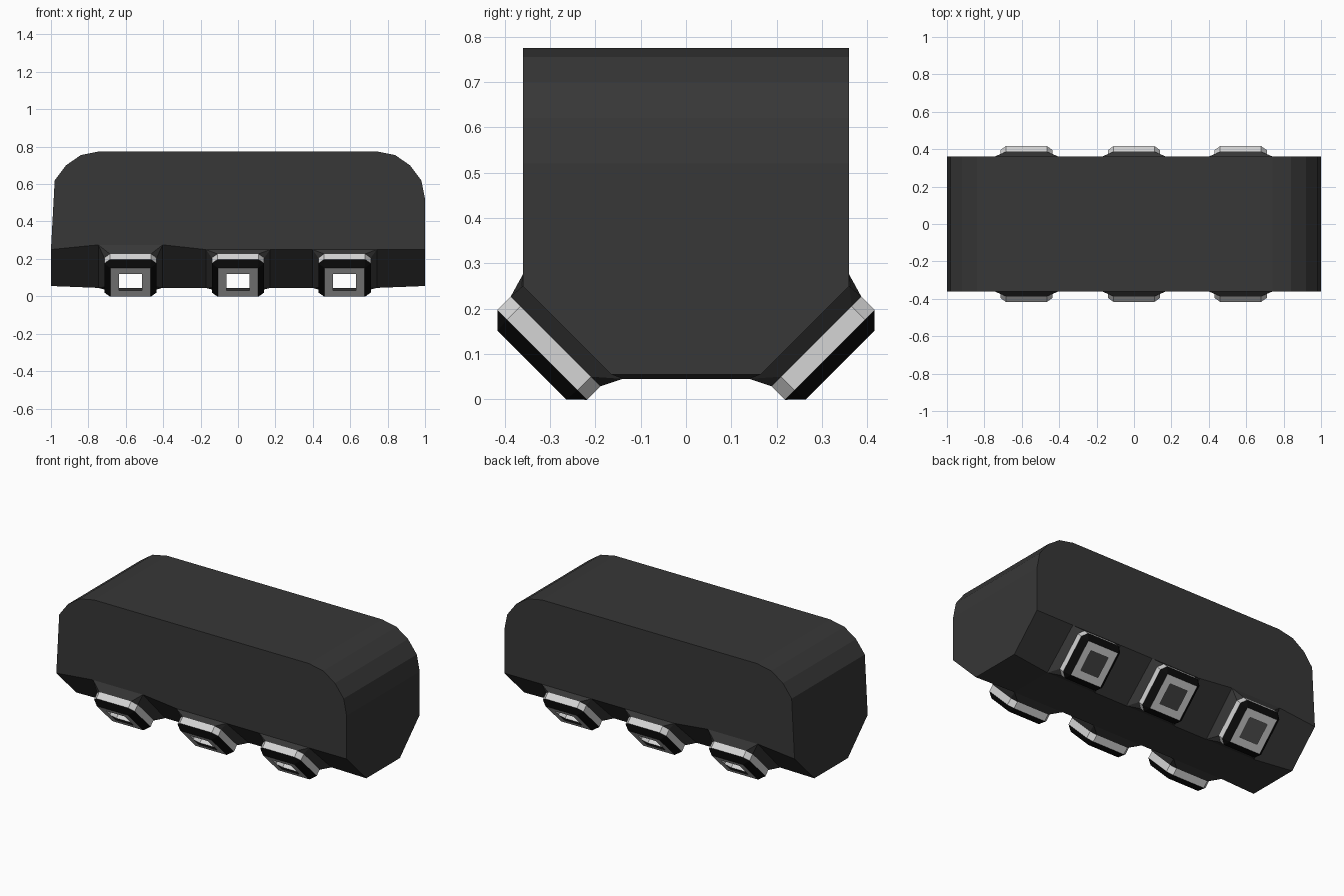
import bpy, bmesh
from mathutils import Vector

cube = bpy.data.objects.get("Cube")
if cube:
    bpy.data.objects.remove(cube)


def material(name, rgb):
    m = bpy.data.materials.new(name)
    m.use_nodes = True
    m.diffuse_color = (*rgb, 1)
    m.node_tree.nodes["Principled BSDF"].inputs["Base Color"].default_value = (*rgb, 1)
    return m


charcoal = material("charcoal", (0.038, 0.038, 0.038))
silver = material("silver", (0.66, 0.66, 0.66))
black = material("black", (0.003, 0.003, 0.003))


def add_object(name, bm, mats):
    mesh = bpy.data.meshes.new(name)
    bm.to_mesh(mesh)
    bm.free()
    for m in mats:
        mesh.materials.append(m)
    obj = bpy.data.objects.new(name, mesh)
    bpy.context.collection.objects.link(obj)


def face(bm, points, mat=0):
    f = bm.faces.new([bm.verts.new(p) for p in points])
    f.material_index = mat
    return f


# Lamp frame on the sloped lower edge; side is -1 at the front, 1 at the back
LAMPS = {"right": -0.575, "middle": 0.0, "left": 0.57}
HALF_BASE = 0.172


def lamp_point(side, x, a, b, depth):
    c = 0.5 ** 0.5
    return Vector((x + a, side * (0.2875 + c * (b + depth)), 0.1275 + c * (b - depth)))


CORNERS = [(-1, -1), (1, -1), (1, 1), (-1, 1)]


def square(side, x, half, depth):
    return [lamp_point(side, x, i * half, j * half, depth) for i, j in CORNERS]


def octagon(side, x, half, cut, depth):
    pts = []
    for i, j in CORNERS:
        pair = [(i * half, j * (half - cut)), (i * (half - cut), j * half)]
        if i * j < 0:
            pair.reverse()
        pts += [lamp_point(side, x, a, b, depth) for a, b in pair]
    return pts


def square_to_octagon(bm, sq, octa, mat=0):
    for k in range(4):
        face(bm, [sq[k], octa[2 * k], octa[2 * k + 1]], mat)
        n = (k + 1) % 4
        face(bm, [sq[k], octa[2 * k + 1], octa[2 * n], sq[n]], mat)


def ring(bm, a, b, mat=0):
    for k in range(len(a)):
        n = (k + 1) % len(a)
        face(bm, [a[k], a[n], b[n], b[k]], mat)


# Lower edge: (x, upper z, lower half depth, lower z) at each division
columns = [(-1, 0.25, 0.165, 0.055)]
for x in LAMPS.values():
    z = 0.275 if x < -0.1 else 0.25
    columns += [(x - HALF_BASE, z, 0.14, 0.045), (x + HALF_BASE, z, 0.14, 0.045)]
columns.append((1, 0.25, 0.165, 0.055))
DEPTH = 0.36
arch = [(1, 0.25), (1, 0.52), (0.98, 0.62), (0.92, 0.70), (0.84, 0.755), (0.74, 0.775),
        (-0.74, 0.775), (-0.84, 0.755), (-0.92, 0.70), (-0.98, 0.62), (-1, 0.25)]


def upper(c, side):
    return Vector((c[0], side * DEPTH, c[1]))


def lower(c, side):
    return Vector((c[0], side * c[2], c[3]))


# Hollow body with rounded top ends
body = bmesh.new()
for (x0, z0), (x1, z1) in zip(arch, arch[1:]):
    face(body, [(x0, -DEPTH, z0), (x0, DEPTH, z0), (x1, DEPTH, z1), (x1, -DEPTH, z1)])
for c in (columns[0], columns[-1]):
    face(body, [upper(c, -1), lower(c, -1), lower(c, 1), upper(c, 1)])
for c, d in zip(columns, columns[1:]):
    face(body, [lower(c, -1), lower(d, -1), lower(d, 1), lower(c, 1)])
for side in (-1, 1):
    face(body, [(x, side * DEPTH, z) for x, z in arch] + [upper(c, side) for c in columns[1:-1]])
    # Sloped panels between the lamps
    for i in range(0, len(columns), 2):
        c, d = columns[i], columns[i + 1]
        face(body, [upper(c, side), upper(d, side), lower(d, side), lower(c, side)])
    # Flared lamp mounts
    for i, x in enumerate(LAMPS.values()):
        c, d = columns[2 * i + 1], columns[2 * i + 2]
        base = [lower(c, side), lower(d, side), upper(d, side), upper(c, side)]
        square_to_octagon(body, base, octagon(side, x, 0.14, 0.03, 0))
bmesh.ops.remove_doubles(body, verts=body.verts, dist=0.0005)
bmesh.ops.recalc_face_normals(body, faces=body.faces)
add_object("body", body, [charcoal])

# Open lamps: silver rim, black bevel and silver front frame
for side, end in ((-1, "front"), (1, "back")):
    for place, x in LAMPS.items():
        bm = bmesh.new()
        rim_back = octagon(side, x, 0.14, 0.03, 0)
        rim_front = octagon(side, x, 0.14, 0.03, 0.042)
        frame = square(side, x, 0.107, 0.074)
        ring(bm, rim_back, rim_front, 0)
        square_to_octagon(bm, frame, rim_front, 1)
        ring(bm, frame, square(side, x, 0.062, 0.074), 0)
        bmesh.ops.remove_doubles(bm, verts=bm.verts, dist=0.0005)
        middle = lamp_point(side, x, 0, 0, 0)
        for f in bm.faces:
            f.normal_update()
            if f.normal.dot(f.calc_center_median() - middle) < 0:
                f.normal_flip()
        add_object(f"{end}_{place}_lamp", bm, [silver, black])
